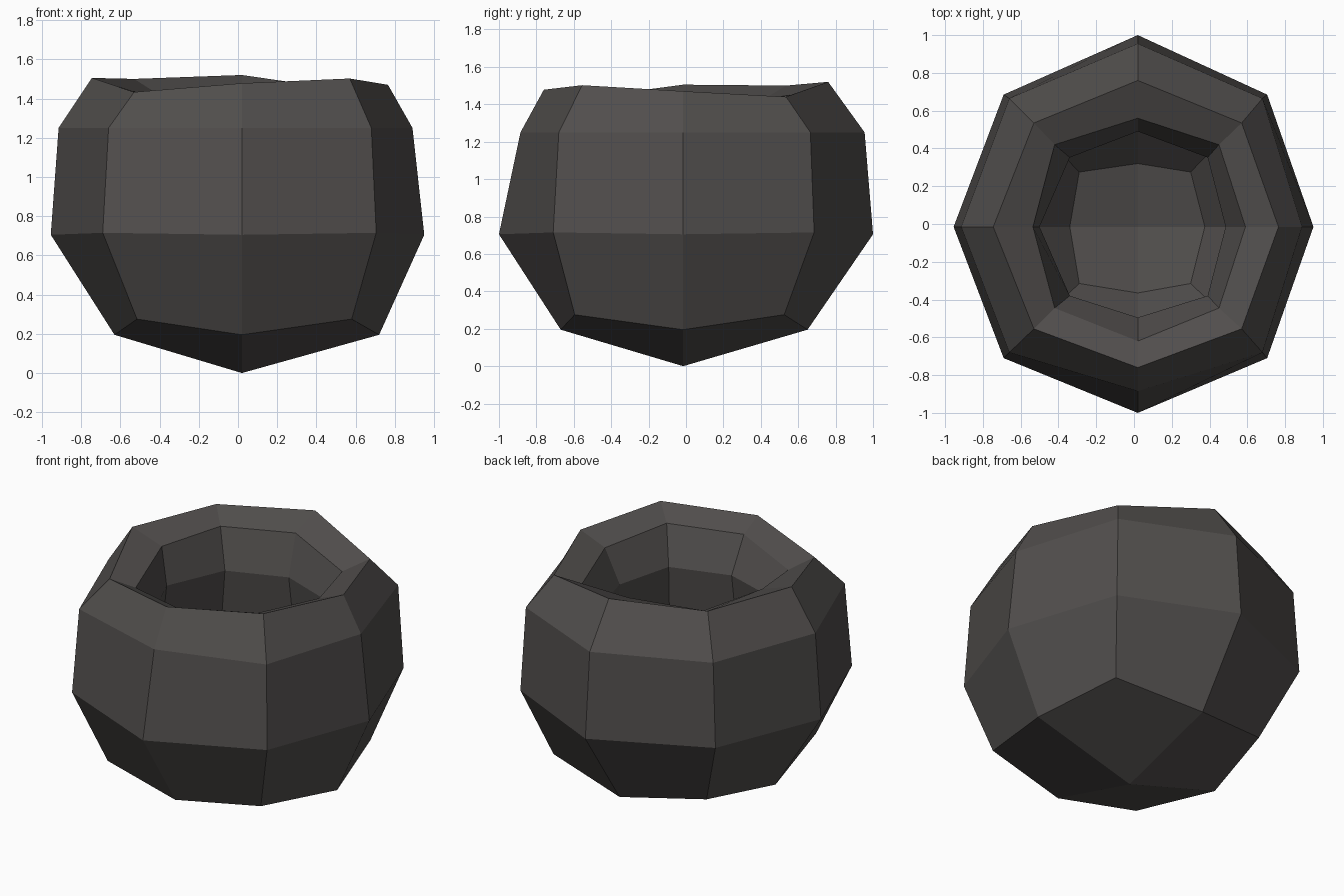
import bpy, bmesh

stone = bpy.data.materials.new("dark grey brown stone")
stone.diffuse_color = (0.082, 0.076, 0.073, 1)

CX, CY = 0.02, -0.015      # slightly off-centre axis of the hand-shaped bowl

# Rings from the outer bottom, over the rim, down to the inner floor:
# reach right, back, left, front | corner x right, y back, x left, y front | z sides, z corners, wobble
RINGS = [
    (0.72, 0.65, 0.63, 0.67, 0.58, 0.525, 0.515, 0.595, 0.195, 0.275, 0),
    (0.95, 1.00, 0.955, 1.00, 0.705, 0.685, 0.69, 0.71, 0.705, 0.715, 0),
    (0.89, 0.955, 0.915, 0.885, 0.68, 0.665, 0.66, 0.68, 1.25, 1.25, 0),
    (0.765, 0.76, 0.745, 0.76, 0.57, 0.535, 0.53, 0.555, 1.49, 1.49, 1),
    (0.59, 0.56, 0.535, 0.62, 0.45, 0.42, 0.42, 0.445, 1.42, 1.42, 1),
    (0.485, 0.49, 0.50, 0.495, 0.39, 0.352, 0.34, 0.38, 1.19, 1.19, 0),
    (0.55, 0.56, 0.55, 0.56, 0.41, 0.39, 0.40, 0.42, 0.72, 0.72, 0),
    (0.375, 0.32, 0.34, 0.365, 0.30, 0.275, 0.29, 0.315, 0.48, 0.53, 0),
]
# Uneven height of the rim, counter-clockwise from the right side
WOBBLE = (-0.02, -0.05, 0.03, 0.01, 0.015, -0.057, -0.012, 0.012)


def ring_points(e, n, w, s, xr, yb, xl, yf, zs, zc, amount):
    xy = [(e, CY), (xr, yb), (CX, n), (-xl, yb),
          (-w, CY), (-xl, -yf), (CX, -s), (xr, -yf)]
    return [(x, y, (zc if i % 2 else zs) + amount * WOBBLE[i])
            for i, (x, y) in enumerate(xy)]


def cap(bm, ring, z):
    """Close an eight-sided ring with four quads meeting at one point."""
    c = bm.verts.new((CX, CY, z))
    for i in range(0, 8, 2):
        bm.faces.new((c, ring[i], ring[i + 1], ring[(i + 2) % 8]))


# Bowl: outer wall, rim and thick inner wall in one shell
bm = bmesh.new()
rings = [[bm.verts.new(p) for p in ring_points(*r)] for r in RINGS]
for a, b in zip(rings, rings[1:]):
    for i in range(8):
        j = (i + 1) % 8
        bm.faces.new((a[i], a[j], b[j], b[i]))
cap(bm, rings[0], 0.0)       # outer bottom
cap(bm, rings[-1], 0.42)     # inner floor
bmesh.ops.recalc_face_normals(bm, faces=bm.faces)

mesh = bpy.data.meshes.new("bowl")
bm.to_mesh(mesh)
bm.free()
mesh.materials.append(stone)
bpy.context.collection.objects.link(bpy.data.objects.new("bowl", mesh))
